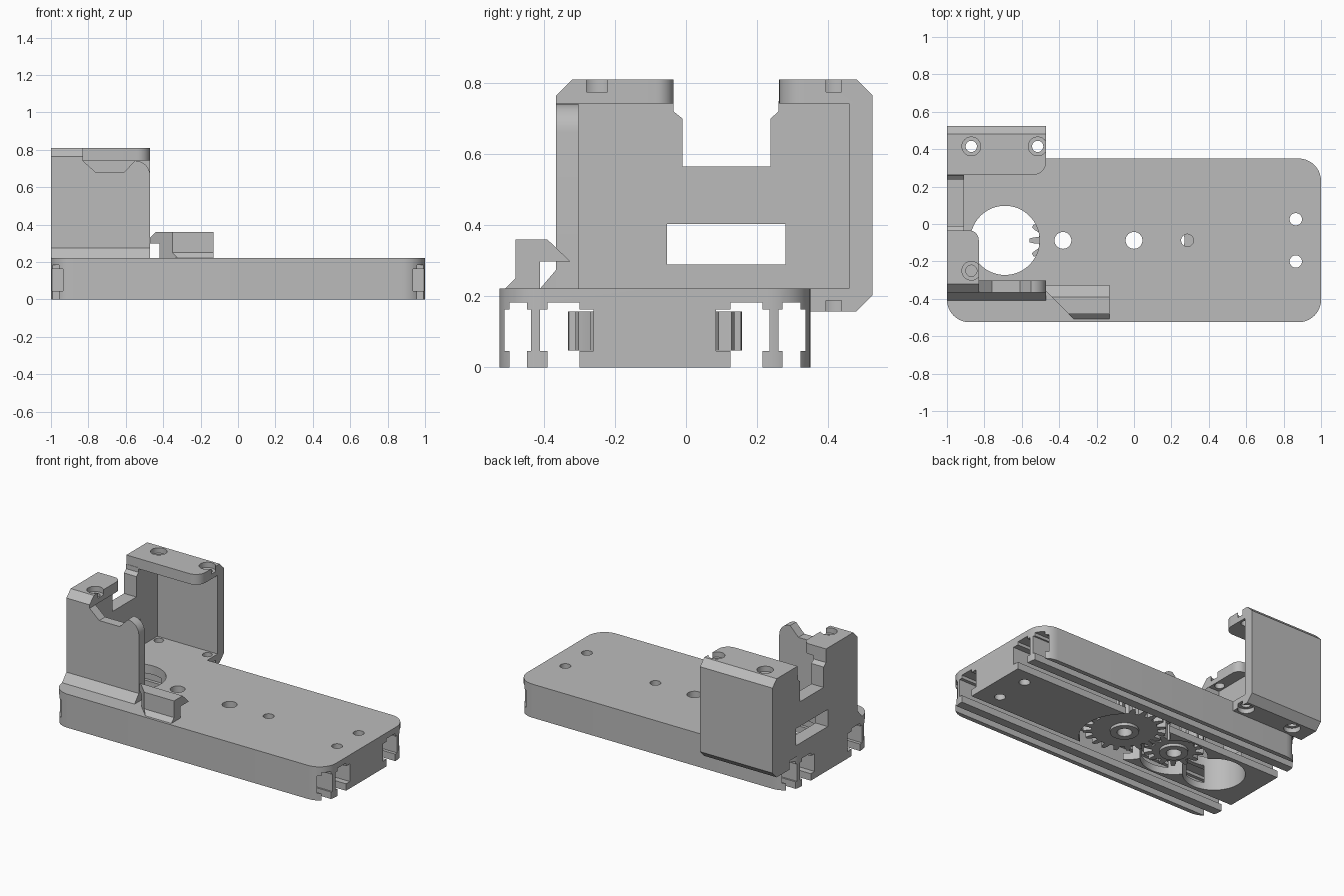
import bpy, bmesh, math
from mathutils import Vector

if "Cube" in bpy.data.objects:
    bpy.data.objects.remove(bpy.data.objects["Cube"])

grey = bpy.data.materials.new("plain grey")
grey.use_nodes = True
colour = (0.5, 0.5, 0.5, 1)
grey.diffuse_color = colour
grey.node_tree.nodes["Principled BSDF"].inputs["Base Color"].default_value = colour

MID = -0.0875          # centre line of the base in y
INNER = -0.47          # inner end of the bracket in x


def prism(name, pts, axis, lo, hi):
    """Extrude a 2D outline: axis x uses (y, z), y uses (x, z), z uses (x, y)."""
    def place(p, d):
        return {"x": (d, *p), "y": (p[0], d, p[1]), "z": (*p, d)}[axis]
    bm = bmesh.new()
    face = bm.faces.new([bm.verts.new(place(p, lo)) for p in pts])
    grown = bmesh.ops.extrude_face_region(bm, geom=[face])["geom"]
    shift = Vector(place((0, 0), hi - lo))
    bmesh.ops.translate(bm, verts=[v for v in grown if isinstance(v, bmesh.types.BMVert)], vec=shift)
    bmesh.ops.recalc_face_normals(bm, faces=bm.faces)
    mesh = bpy.data.meshes.new(name)
    bm.to_mesh(mesh)
    bm.free()
    mesh.materials.append(grey)
    ob = bpy.data.objects.new(name, mesh)
    bpy.context.collection.objects.link(ob)
    return ob


def rect(a0, b0, a1, b1):
    return [(a0, b0), (a1, b0), (a1, b1), (a0, b1)]


def arc(cx, cy, r, start, end, n):
    return [(cx + r * math.cos(math.radians(start + (end - start) * i / n)),
             cy + r * math.sin(math.radians(start + (end - start) * i / n))) for i in range(n + 1)]


def disc(x, y, r, lo, hi, n=40):
    return prism("cutter", arc(x, y, r, 0, 360, n)[:-1], "z", lo, hi)


def boolean(ob, others, mode="DIFFERENCE"):
    bpy.context.view_layer.objects.active = ob
    for other in others:
        mod = ob.modifiers.new("cut", "BOOLEAN")
        mod.operation, mod.solver, mod.object = mode, "EXACT", other
        bpy.ops.object.modifier_apply(modifier=mod.name)
        bpy.data.objects.remove(other)


def smooth(ob):
    bpy.ops.object.select_all(action="DESELECT")
    ob.select_set(True)
    bpy.context.view_layer.objects.active = ob
    bpy.ops.object.shade_smooth_by_angle(angle=math.radians(30))


# Base block with rounded corners
R = 0.12
x1, y0, y1 = 1 - R, -0.525 + R, 0.35 - R
outline = (arc(x1, y1, R, 0, 90, 10) + arc(-x1, y1, R, 90, 180, 10)
           + arc(-x1, y0, R, 180, 270, 10) + arc(x1, y0, R, 270, 360, 10))
base = prism("base", outline, "z", 0, 0.222)


# Undercut slots along the full length, mirrored about the centre line
def slot(side, narrow, wide):
    a, b = narrow
    c, d = wide
    pts = [(a, -0.1), (a, 0.046), (c, 0.046), (c, 0.163), (a, 0.163), (a, 0.183),
           (b, 0.183), (b, 0.163), (d, 0.163), (d, 0.046), (b, 0.046), (b, -0.1)]
    return prism("cutter", [(MID + side * p, q) for p, q in pts], "x", -1.2, 1.2)


cuts = []
for side in (-1, 1):
    cuts.append(slot(side, (0.212, 0.302), (0.172, 0.323)))
    cuts.append(slot(side, (0.359, 0.409), (0.348, 0.423)))

# Gear pockets, motor opening, shaft and screw holes
cuts += [disc(0, MID, 0.27, -0.1, 0.1635), disc(-0.38, MID, 0.2, -0.1, 0.1637),
         disc(-0.69, MID, 0.185, -0.1, 0.4, 64),
         disc(0, MID, 0.045, -0.1, 0.4), disc(-0.38, MID, 0.045, -0.1, 0.4),
         disc(0.285, MID, 0.033, 0.1, 0.4)]
cuts += [disc(0.865, MID + s * 0.113, 0.033, -0.1, 0.4) for s in (-1, 1)]
boolean(base, cuts)
smooth(base)


# Meshing gears with hubs
def gear(name, x, teeth, phase):
    m = 0.0224
    pts = []
    for i in range(teeth):
        for frac, r in ((-0.31, teeth / 2 - 1.25), (-0.23, teeth / 2), (-0.12, teeth / 2 + 1),
                        (0.12, teeth / 2 + 1), (0.23, teeth / 2), (0.31, teeth / 2 - 1.25)):
            t = 2 * math.pi * (i + frac + phase) / teeth
            pts.append((x + m * r * math.cos(t), MID + m * r * math.sin(t)))
    ob = prism(name, pts, "z", 0.048, 0.158)
    boolean(ob, [disc(x, MID, 0.085, 0.03, 0.15)], "UNION")
    boolean(ob, [disc(x, MID, 0.045, -0.1, 0.4)])
    smooth(ob)


gear("large_gear", 0, 20, 0.5)
gear("small_gear", -0.38, 14, 0)

# End wall with top notch and window
wall = prism("end_wall", [(-0.31, 0.215), (0.46, 0.215), (0.46, 0.75), (0.26, 0.75), (0.26, 0.72),
                          (0.238, 0.70), (0.238, 0.565), (-0.01, 0.565), (-0.01, 0.70),
                          (-0.035, 0.72), (-0.035, 0.75), (-0.31, 0.75)], "x", -1, -0.91)
boolean(wall, [prism("cutter", rect(-0.053, 0.29, 0.28, 0.403), "x", -1.2, -0.8)])

# Front plate with a dip in its top edge, a rounded corner and a sloped foot
prism("front_plate_foot", [(-0.41, 0.222), (-0.365, 0.275), (-0.33, 0.275), (-0.33, 0.222)],
      "x", -1, INNER)
front = prism("front_plate", [(-1, 0.215), (INNER, 0.215)]
              + arc(INNER - 0.08, 0.662, 0.08, 0, 90, 8)
              + [(-0.61, 0.68), (-0.76, 0.68), (-0.83, 0.742), (-1, 0.742)], "y", -0.365, -0.303)
smooth(front)


# Countersunk screw holes in the flanges
def screw_cut(x, y, low, high, top):
    head = (top - 0.035, top + 0.1) if top > 0.5 else (top - 0.1, top + 0.03)
    return [disc(x, y, 0.03, low, high), disc(x, y, 0.05, *head)]


# Front top flange
f = prism("front_top_flange", [(-1, -0.365), (-0.83, -0.365)]
          + arc(-0.88, -0.085, 0.05, 0, 90, 8) + [(-1, -0.035)], "z", 0.742, 0.81)
boolean(f, [prism("cutter", [(-0.415, 0.715), (-0.415, 0.86), (-0.27, 0.86)], "x", -1.2, 0)]
        + screw_cut(-0.87, -0.25, 0.6, 1, 0.81))
smooth(f)

# Back plate, chamfered top and bottom
prism("back_plate", [(0.458, 0.158), (0.48, 0.158), (0.525, 0.203), (0.525, 0.765),
                     (0.48, 0.81), (0.458, 0.81)], "x", -1, INNER)
trims = ((0.742, 0.81, 0.262, 0.07, 0.81, "back_top_flange"),
         (0.158, 0.222, 0.345, 0, 0.158, "back_bottom_flange"))
for low, high, near, r, top, name in trims:
    corner = arc(INNER - r, near + r, r, 270, 360, 8) if r else [(INNER, near)]
    flange = prism(name, [(-1, near)] + corner + [(INNER, 0.48), (-1, 0.48)], "z", low, high)
    for x in (-0.87, -0.515):
        boolean(flange, screw_cut(x, 0.415, low - 0.1, high + 0.1, top))
    smooth(flange)
for ob in [bpy.data.objects["back_plate"]]:
    for x in (-0.87, -0.515):
        boolean(ob, screw_cut(x, 0.415, 0, 0.3, 0.158) + screw_cut(x, 0.415, 0.6, 1, 0.81))

# Side hook with a mitred end
hook = prism("side_hook", [(-0.525, 0.205), (-0.48, 0.25), (-0.48, 0.36), (-0.39, 0.36),
                           (-0.325, 0.298), (-0.41, 0.298), (-0.41, 0.205)], "x", INNER, -0.132)
boolean(hook, [prism("cutter", [(-0.58, -0.25), (-0.23, -0.6), (-0.7, -0.6)], "z", 0, 1)])
